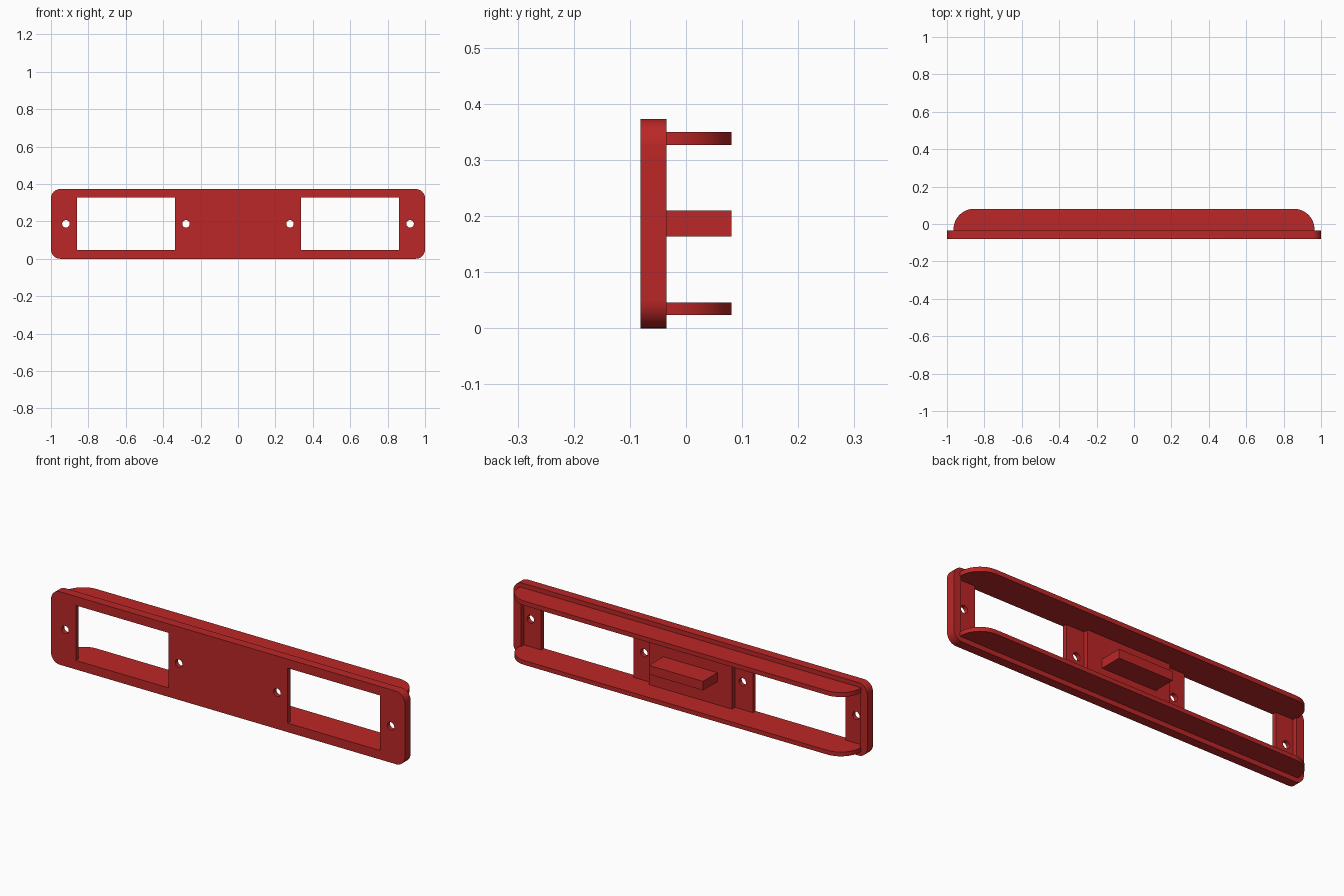
import bpy, bmesh
from math import sin, cos, pi, radians

if "Cube" in bpy.data.objects:
    bpy.data.objects.remove(bpy.data.objects["Cube"])

red = bpy.data.materials.new("red")
red.diffuse_color = (0.5, 0.02, 0.02, 1)
red.use_nodes = True
red.node_tree.nodes["Principled BSDF"].inputs["Base Color"].default_value = red.diffuse_color


def prism(name, outline, axis, a, b, cutter=False):
    """Extrude a 2D outline from a to b along y (outline is x,z) or z (outline is x,y)."""
    bm = bmesh.new()
    place = (lambda p, t: (p[0], t, p[1])) if axis == "y" else (lambda p, t: (p[0], p[1], t))
    lo = [bm.verts.new(place(p, a)) for p in outline]
    hi = [bm.verts.new(place(p, b)) for p in outline]
    n = len(outline)
    bm.faces.new(lo)
    bm.faces.new(hi[::-1])
    for i in range(n):
        j = (i + 1) % n
        bm.faces.new((lo[i], hi[i], hi[j], lo[j]))
    bmesh.ops.recalc_face_normals(bm, faces=bm.faces)
    me = bpy.data.meshes.new(name)
    bm.to_mesh(me)
    bm.free()
    ob = bpy.data.objects.new(name, me)
    bpy.context.collection.objects.link(ob)
    ob.hide_render = cutter
    if not cutter:
        me.materials.append(red)
    return ob


def arc(cx, cy, r, start, end, n):
    return [(cx + r * cos(radians(start + (end - start) * i / n)),
             cy + r * sin(radians(start + (end - start) * i / n))) for i in range(n + 1)]


def rect(x0, x1, z0, z1):
    return [(x0, z0), (x1, z0), (x1, z1), (x0, z1)]


def cut(target, cutter):
    bpy.context.view_layer.objects.active = target
    mod = target.modifiers.new("cut", "BOOLEAN")
    mod.operation, mod.solver, mod.object = "DIFFERENCE", "EXACT", cutter
    bpy.ops.object.modifier_apply(modifier=mod.name)
    bpy.data.objects.remove(cutter)


def smooth(ob):
    bpy.ops.object.select_all(action="DESELECT")
    ob.select_set(True)
    bpy.context.view_layer.objects.active = ob
    bpy.ops.object.shade_smooth_by_angle(angle=radians(30))


FRONT, FLOOR, BACK, TIP = -0.081, -0.059, -0.035, 0.081
H, MID = 0.373, 0.187
Z0, Z1 = 0.046, 0.327

# Face plate with rounded corners
r = 0.05
plate = prism("face_plate",
              arc(1 - r, r, r, -90, 0, 10) + arc(1 - r, H - r, r, 0, 90, 10)
              + arc(-1 + r, H - r, r, 90, 180, 10) + arc(-1 + r, r, r, 180, 270, 10),
              "y", FRONT, BACK)

# Rear recesses, windows and screw holes on both sides
for s in (-1, 1):
    def span(a, b):
        return rect(min(s * a, s * b), max(s * a, s * b), Z0, Z1)
    cut(plate, prism("recess_cutter", span(0.235, 0.958), "y", FLOOR, 0.1, True))
    cut(plate, prism("window_cutter", span(0.337, 0.86), "y", -0.2, 0.1, True))
    for x in (0.278, 0.92):
        hole = arc(s * x, MID, 0.02, 0, 360, 32)[:-1]
        cut(plate, prism("hole_cutter", hole, "y", -0.2, 0.1, True))
smooth(plate)

# Upper and lower flanges with rounded rear corners
fr, fx = 0.11, 0.965
profile = ([(-fx, BACK), (fx, BACK)] + arc(fx - fr, TIP - fr, fr, 0, 90, 16)
           + arc(-fx + fr, TIP - fr, fr, 90, 180, 16))
for name, a, b in (("lower_flange", 0.024, Z0), ("upper_flange", Z1, 0.35)):
    smooth(prism(name, profile, "z", a, b))

# Central rear tab
prism("centre_tab", rect(-0.153, 0.153, 0.164, 0.21), "y", BACK, TIP)
